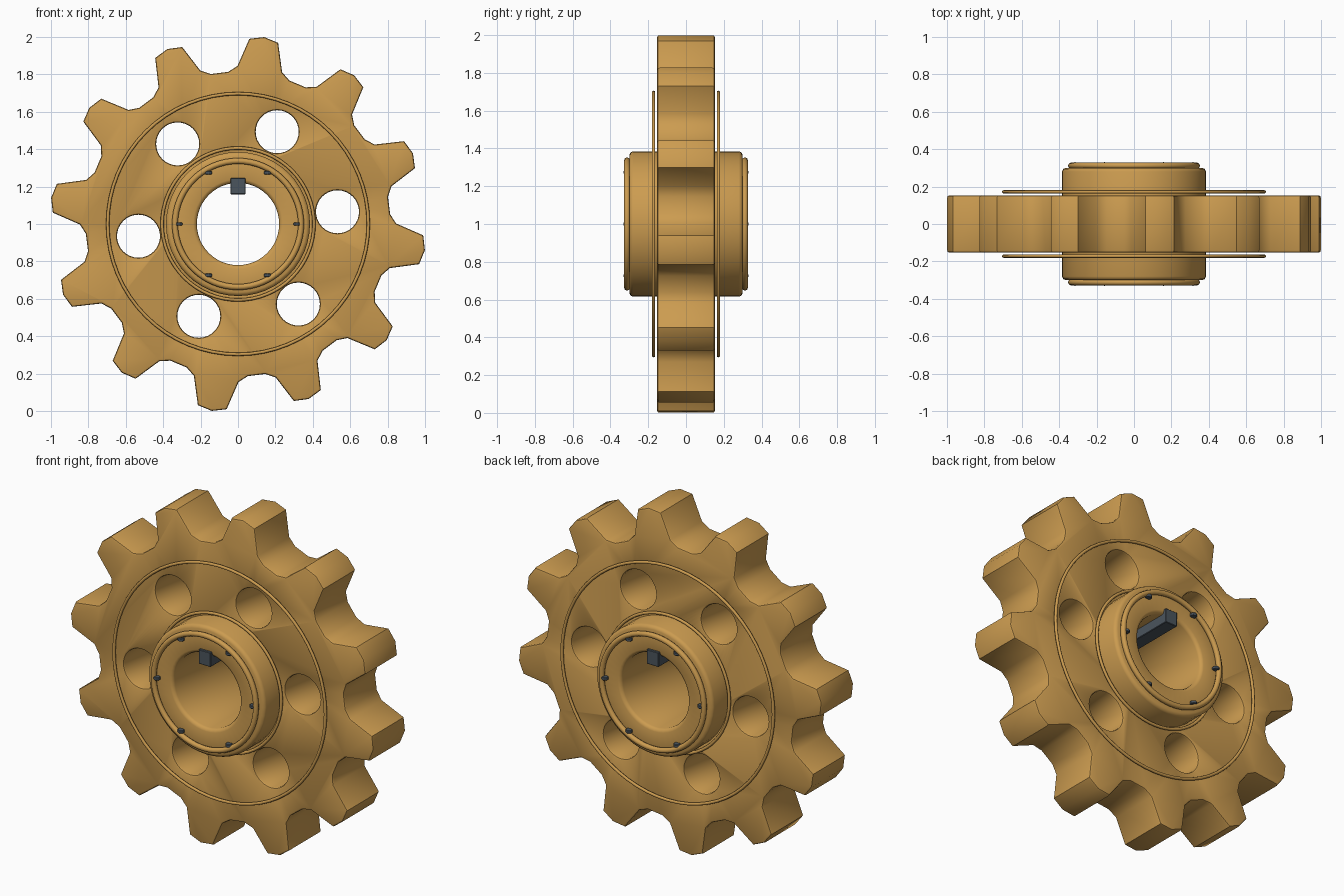
import bpy, bmesh
from math import sin, cos, pi, radians

if "Cube" in bpy.data.objects:
    bpy.data.objects.remove(bpy.data.objects["Cube"])

CZ = 1.0  # height of the sprocket axis


def material(name, color):
    m = bpy.data.materials.new(name)
    m.diffuse_color = (*color, 1)
    m.use_nodes = True
    m.node_tree.nodes["Principled BSDF"].inputs["Base Color"].default_value = m.diffuse_color
    return m


GOLD = material("gold_metal", (0.60, 0.33, 0.08))
DARK = material("dark_steel", (0.07, 0.09, 0.11))


def finish(name, bm, mat, loc=(0, 0, CZ)):
    bmesh.ops.recalc_face_normals(bm, faces=bm.faces)
    me = bpy.data.meshes.new(name)
    bm.to_mesh(me)
    bm.free()
    ob = bpy.data.objects.new(name, me)
    ob.location = loc
    me.materials.append(mat)
    bpy.context.collection.objects.link(ob)
    return ob


def smooth(ob, angle=35):
    bpy.ops.object.select_all(action='DESELECT')
    ob.select_set(True)
    bpy.context.view_layer.objects.active = ob
    bpy.ops.object.shade_smooth_by_angle(angle=radians(angle))


def lathe(name, profile, seg, closed=True, loc=(0, 0, CZ)):
    """Spin (radius, y) points around the y axis."""
    bm = bmesh.new()
    rings = [[bm.verts.new((r * cos(2 * pi * i / seg), y, r * sin(2 * pi * i / seg)))
              for i in range(seg)] for r, y in profile]
    pairs = list(zip(rings, rings[1:]))
    if closed:
        pairs.append((rings[-1], rings[0]))
    else:
        bm.faces.new(rings[0])
        bm.faces.new(rings[-1])
    for a, b in pairs:
        for i in range(seg):
            j = (i + 1) % seg
            bm.faces.new((a[i], a[j], b[j], b[i]))
    return finish(name, bm, GOLD, loc)


def torus(name, R, r, y):
    prof = [(R + r * cos(pi * k / 4), y + r * sin(pi * k / 4)) for k in range(8)]
    smooth(lathe(name, prof, 64), 60)


# Toothed disc: 12 teeth, outline extruded along y with rounded rims
HALF = 0.153
TOOTH = [(-11.7, .815), (-8.2, .845), (-4.5, .992), (0, 1.009),
         (4.5, .992), (8.2, .845), (11.7, .815)]
bm = bmesh.new()
outline = []
for t in range(12):
    for off, r in TOOTH:
        a = radians(82 - 30 * t - off)
        # offsets run clockwise inside each tooth, like the teeth themselves
        a = radians(82 - 30 * t + (-off))
        outline.append(bm.verts.new((r * cos(a), -HALF, r * sin(a))))
face = bm.faces.new(outline)
ext = bmesh.ops.extrude_face_region(bm, geom=[face])
for v in ext["geom"]:
    if isinstance(v, bmesh.types.BMVert):
        v.co.y = HALF
bm.normal_update()
rims = [e for e in bm.edges if abs(e.verts[0].co.y - e.verts[1].co.y) < 1e-5]
bmesh.ops.bevel(bm, geom=rims, offset=0.012, segments=2, profile=0.5, affect='EDGES')
disc = finish("toothed_disc", bm, GOLD)


# Flared cutters for the six lightening holes and the hub seat
def cut(name, r, loc, flare, seg):
    prof = [(r + .05, -.25), (r + flare, -HALF - .001), (r + flare * .3, -HALF + flare * .3),
            (r, -HALF + flare)]
    prof += [(q, -y) for q, y in reversed(prof)]
    c = lathe(name, prof, seg, False, loc)
    c.hide_render = True
    m = disc.modifiers.new(name, 'BOOLEAN')
    m.operation = 'DIFFERENCE'
    m.solver = 'EXACT'
    m.object = c
    bpy.ops.object.select_all(action='DESELECT')
    bpy.context.view_layer.objects.active = disc
    disc.select_set(True)
    bpy.ops.object.modifier_apply(modifier=name)
    bpy.data.objects.remove(c)


for k in range(6):
    a = radians(7 + 60 * k)
    cut("hole_cutter", .115, (.536 * cos(a), 0, CZ + .536 * sin(a)), .012, 32)
cut("seat_cutter", .30, (0, 0, CZ), .012, 48)
smooth(disc)

# Hub with rounded ends and a through bore
half = [(.22, .28), (.226, .294), (.24, .30), (.365, .30), (.379, .294), (.385, .28)]
hub = lathe("hub", half + [(r, -y) for r, y in reversed(half)], 48)
smooth(hub, 50)

# Raised rings and bolts, repeated on both sides
for side, s in (("front", -1), ("back", 1)):
    torus(side + "_rim_ring", .697, .009, s * .172)
    torus(side + "_hub_base_ring", .406, .009, s * .172)
    torus(side + "_hub_cap_ring", .337, .016, s * .312)
    for k in range(6):
        a = radians(60 * k)
        bm = bmesh.new()
        bmesh.ops.create_cone(bm, cap_ends=True, segments=6, radius1=.021, radius2=.021, depth=.018)
        bmesh.ops.bevel(bm, geom=bm.edges[:], offset=.003, segments=1, affect='EDGES')
        finish(f"{side}_bolt_{k + 1}", bm, DARK,
               (.316 * cos(a), s * .311, CZ + .316 * sin(a)))

# Shaft key at the top of the bore
bm = bmesh.new()
bmesh.ops.create_cube(bm, size=1)
bmesh.ops.scale(bm, vec=(.08, .63, .086), verts=bm.verts)
bmesh.ops.bevel(bm, geom=bm.edges[:], offset=.003, segments=1, affect='EDGES')
finish("shaft_key", bm, DARK, (0, 0, CZ + .202))
